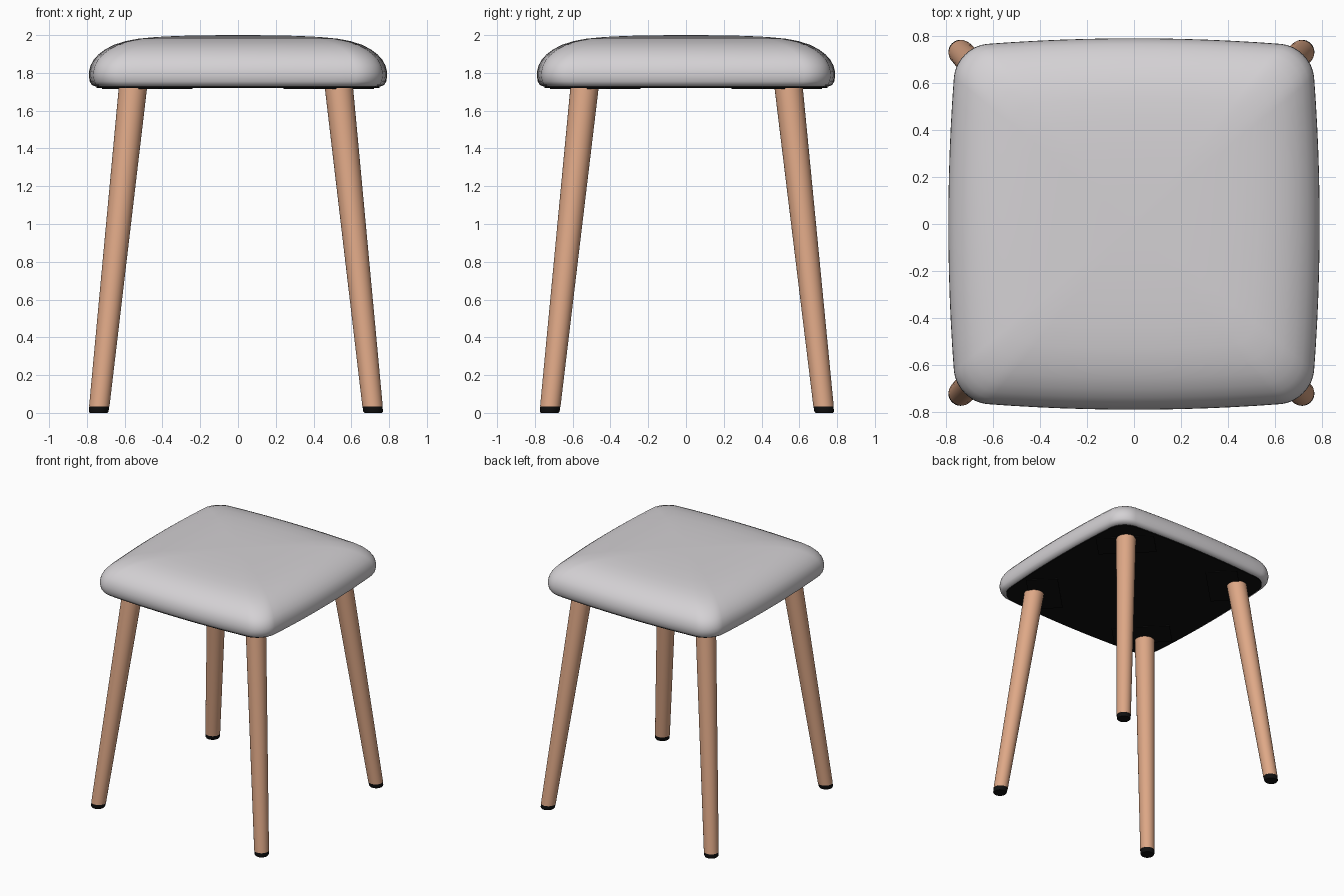
import bpy, bmesh, math
from mathutils import Vector

if "Cube" in bpy.data.objects:
    bpy.data.objects.remove(bpy.data.objects["Cube"])


def material(name, rgb):
    m = bpy.data.materials.new(name)
    m.diffuse_color = (*rgb, 1)
    m.use_nodes = True
    m.node_tree.nodes["Principled BSDF"].inputs["Base Color"].default_value = m.diffuse_color
    return m


GREY = material("light grey fabric", (0.66, 0.64, 0.66))
WOOD = material("warm wood", (0.73, 0.39, 0.24))
BLACK = material("black", (0.005, 0.005, 0.005))


def loft(name, rings, mat, angle=40):
    """Skin a stack of closed rings (bottom to top) and cap both ends."""
    bm = bmesh.new()
    loops = [[bm.verts.new(p) for p in ring] for ring in rings]
    n = len(loops[0])
    for a, b in zip(loops, loops[1:]):
        for i in range(n):
            j = (i + 1) % n
            bm.faces.new((a[i], a[j], b[j], b[i]))
    bm.faces.new(loops[0][::-1])
    bm.faces.new(loops[-1])
    bmesh.ops.recalc_face_normals(bm, faces=bm.faces)
    mesh = bpy.data.meshes.new(name)
    bm.to_mesh(mesh)
    bm.free()
    obj = bpy.data.objects.new(name, mesh)
    bpy.context.collection.objects.link(obj)
    mesh.materials.append(mat)
    bpy.ops.object.select_all(action='DESELECT')
    obj.select_set(True)
    bpy.context.view_layer.objects.active = obj
    bpy.ops.object.shade_smooth_by_angle(angle=math.radians(angle))
    return obj


def outline():
    """Rounded square with gently bulging sides."""
    half, r, pts = 0.755, 0.13, []
    c = half - r
    for q in range(4):
        ca, sa = round(math.cos(q * math.pi / 2)), round(math.sin(q * math.pi / 2))
        side = [(half, -c + 2 * c * i / 12) for i in range(12)]
        side += [(c + r * math.cos(t), c + r * math.sin(t))
                 for t in (math.pi / 2 * i / 8 for i in range(8))]
        for x, y in side:
            bx = x * (1 + 0.046 * (1 - (y / half) ** 2))
            by = y * (1 + 0.046 * (1 - (x / half) ** 2))
            pts.append((bx * ca - by * sa, bx * sa + by * ca))
    return pts


OUT = outline()


def seat_ring(s, z):
    return [(x * s, y * s, z) for x, y in OUT]


# Padded seat cushion
profile = [(0.93, 1.727), (0.955, 1.728), (0.98, 1.736), (0.994, 1.755),
           (1, 1.785), (0.998, 1.81), (0.988, 1.84), (0.968, 1.869),
           (0.935, 1.898), (0.89, 1.925), (0.83, 1.949), (0.76, 1.967),
           (0.67, 1.981), (0.55, 1.99), (0.4, 1.996), (0.2, 1.999), (0.02, 2.0)]
loft("seat_cushion", [seat_ring(s, z) for s, z in profile], GREY, 60)

# Black underside panel
loft("seat_base", [seat_ring(0.95, 1.72), seat_ring(0.95, 1.735)], BLACK, 30)


def circle(center, r, n=32):
    return [(center.x + r * math.cos(2 * math.pi * i / n),
             center.y + r * math.sin(2 * math.pi * i / n), center.z) for i in range(n)]


# Splayed tapered legs, rubber feet and diagonal mounting plates
for sx, sy, name in ((-1, -1, "front_left"), (1, -1, "front_right"),
                     (-1, 1, "back_left"), (1, 1, "back_right")):
    foot = Vector((sx * 0.727 - 0.011, sy * 0.727 + 0.005, 0))
    top = Vector((sx * 0.545 - 0.011, sy * 0.54 + 0.003, 1.725))
    joint = foot.lerp(top, 0.02)
    loft(name + "_leg", [circle(joint, 0.054), circle(top, 0.075)], WOOD)
    loft(name + "_foot", [circle(foot, 0.047), circle(foot.lerp(top, 0.004), 0.052),
                          circle(joint, 0.053)], BLACK)
    d = Vector((sx, sy, 0)).normalized()
    t = Vector((-d.y, d.x, 0))
    corners = [d * 0.56 - t * 0.22, d * 0.80 - t * 0.22,
               d * 0.80 + t * 0.22, d * 0.56 + t * 0.22]
    loft(name + "_plate", [[p + Vector((0, 0, z)) for p in corners]
                           for z in (1.714, 1.722)], BLACK, 30)
